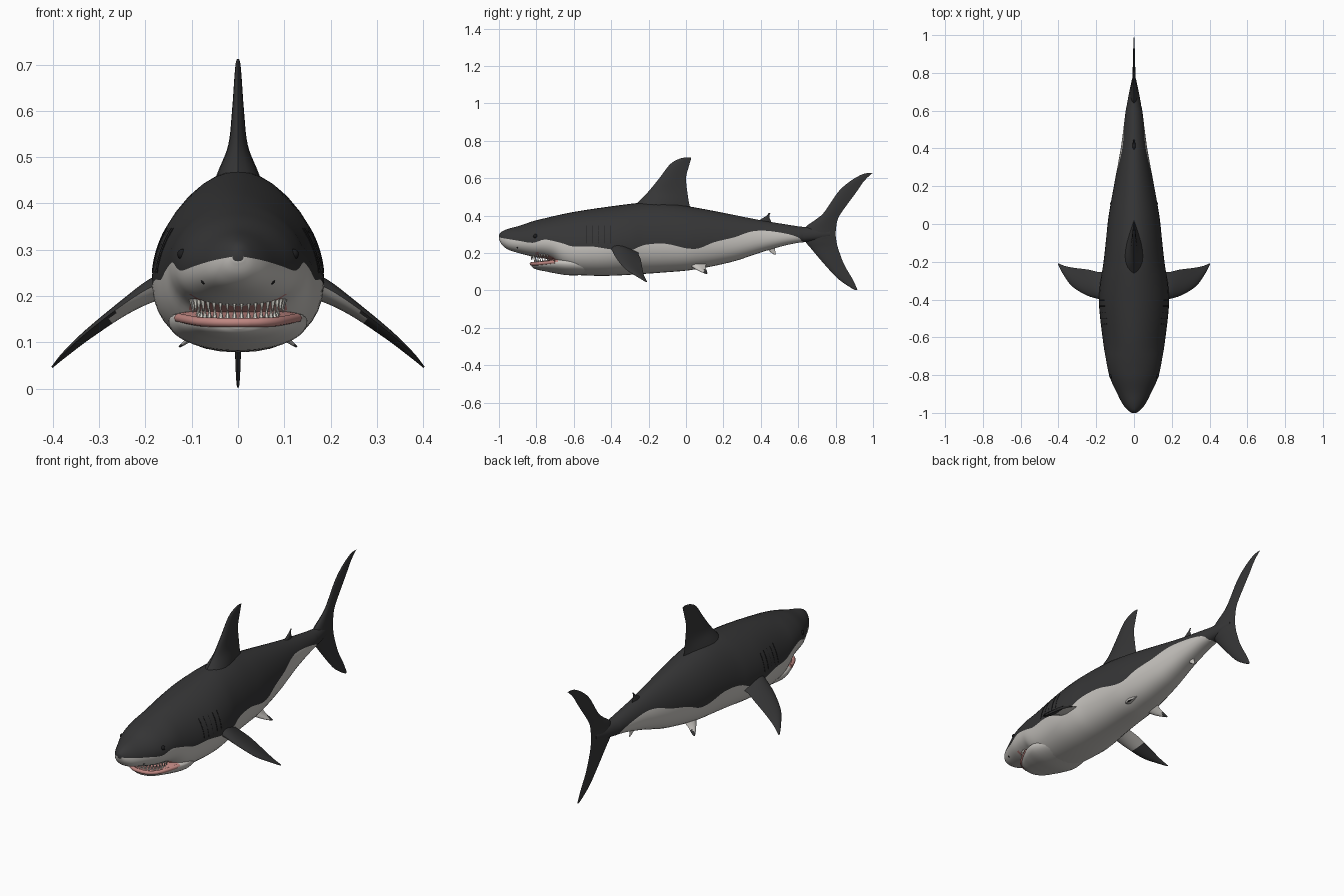
import bpy, bmesh, math
from mathutils import Vector

if "Cube" in bpy.data.objects:
    bpy.data.objects.remove(bpy.data.objects["Cube"])


def material(name, r, g, b):
    m = bpy.data.materials.new(name)
    m.diffuse_color = (r, g, b, 1)
    m.use_nodes = True
    m.node_tree.nodes["Principled BSDF"].inputs["Base Color"].default_value = m.diffuse_color
    return m


DARK = material("dark grey skin", 0.036, 0.036, 0.037)
LIGHT = material("pale belly", 0.56, 0.54, 0.51)
PINK = material("pink gum", 0.52, 0.24, 0.22)
TOOTH = material("tooth ivory", 0.72, 0.70, 0.64)
BLACK = material("black", 0.012, 0.012, 0.013)


def smooth_rows(rows, steps):
    """Catmull-Rom resampling of equal-length rows of numbers."""
    out = []
    for i in range(len(rows) - 1):
        a, b, c, d = (rows[max(0, min(len(rows) - 1, i + k))] for k in (-1, 0, 1, 2))
        for s in range(steps):
            t = s / steps
            out.append([0.5 * (2 * q + (r - p) * t + (2 * p - 5 * q + 4 * r - u) * t * t
                               + (3 * q - p - 3 * r + u) * t ** 3)
                        for p, q, r, u in zip(a, b, c, d)])
    return out + [list(rows[-1])]


def loft(name, rings, mats, rule):
    """Skin closed rings; rule(ring segment, centre, normal) gives the material index."""
    bm = bmesh.new()
    vs = [[bm.verts.new(p) for p in ring] for ring in rings]
    n = len(rings[0])
    seg = {}
    for a, b in zip(vs, vs[1:]):
        for i in range(n):
            j = (i + 1) % n
            seg[bm.faces.new((a[i], a[j], b[j], b[i]))] = i
    for cap in (vs[0], vs[-1]):
        seg[bm.faces.new(cap)] = 0
    bmesh.ops.recalc_face_normals(bm, faces=bm.faces[:])
    for f, i in seg.items():
        f.material_index = rule(i, f.calc_center_median(), f.normal)
    return finish(name, bm, mats)


def finish(name, bm, mats, angle=50):
    me = bpy.data.meshes.new(name)
    bm.to_mesh(me)
    bm.free()
    for m in mats:
        me.materials.append(m)
    ob = bpy.data.objects.new(name, me)
    bpy.context.collection.objects.link(ob)
    bpy.ops.object.select_all(action='DESELECT')
    ob.select_set(True)
    bpy.context.view_layer.objects.active = ob
    bpy.ops.object.shade_smooth_by_angle(angle=math.radians(angle))
    return ob


U, L = 10, 9  # ring segments above and below the colour line, per side


def power(v, p):
    return math.copysign(abs(v) ** (2 / p), v)


def oval_ring(y, top, bot, w, line, frac=0.42, pu=1.9, pl=2.25):
    mid = bot + frac * (top - bot)
    t = (line - mid) / ((top - mid) if line > mid else (mid - bot))
    t = max(-0.995, min(0.97, t))
    split = math.asin(math.copysign(abs(t) ** ((pu if t > 0 else pl) / 2), t))
    angles = [math.pi / 2 + (split - math.pi / 2) * i / U for i in range(U)]
    angles += [split + (-math.pi / 2 - split) * i / L for i in range(L + 1)]
    side = []
    for a in angles:
        s, c = math.sin(a), max(0, math.cos(a))
        p, h = (pu, top - mid) if s > 0 else (pl, mid - bot)
        side.append((w * power(c, p), y, mid + h * power(s, p)))
    return side + [(-x, yy, z) for x, yy, z in side[-2:0:-1]]


# Body: y, top, bottom, half width, height of colour line
body_rows = [
    (-1.0, .298, .275, .012, .285), (-.985, .315, .245, .034, .281), (-.95, .330, .218, .062, .275),
    (-.89, .346, .199, .093, .265), (-.82, .370, .181, .125, .255), (-.76, .385, .172, .141, .272),
    (-.71, .397, .155, .150, .265), (-.66, .408, .112, .159, .252), (-.60, .420, .086, .167, .235),
    (-.50, .436, .079, .179, .235), (-.40, .450, .079, .186, .220), (-.30, .463, .084, .178, .215),
    (-.22, .470, .089, .164, .244), (-.11, .468, .097, .151, .250), (0, .452, .106, .140, .226),
    (.07, .440, .117, .130, .226), (.15, .425, .131, .116, .258), (.26, .403, .157, .096, .285),
    (.34, .387, .183, .081, .313), (.42, .372, .210, .067, .320), (.53, .354, .241, .053, .305),
    (.60, .343, .255, .044, .284), (.63, .340, .258, .038, .258), (.70, .335, .268, .025, .262),
    (.77, .325, .285, .010, .282)]
body = smooth_rows(body_rows, 4)


def body_rule(i, c, n):
    if c.y > .63 or not U <= i < U + 2 * L:
        return 0
    roof = -.81 < c.y < -.70 and n.z < -.6 and abs(c.x) < .1
    return 2 if roof else 1


loft("body", [oval_ring(*r) for r in body], [DARK, LIGHT, PINK], body_rule)


def body_x(y, z):
    """Half width of the body surface at a given length and height."""
    _, top, bot, w, _ = min(body, key=lambda r: abs(r[0] - y))
    mid = bot + .42 * (top - bot)
    p, t = (1.9, (z - mid) / (top - mid)) if z > mid else (2.25, (mid - z) / (mid - bot))
    return w * max(0, 1 - t ** p) ** (1 / p)


# Lower jaw with pink mouth floor
jaw_rows = [(-.826, .146, .130, .020), (-.815, .150, .119, .055), (-.79, .154, .110, .085),
            (-.75, .161, .102, .110), (-.70, .170, .092, .134), (-.62, .168, .081, .150),
            (-.50, .150, .085, .120)]
loft("lower_jaw", [oval_ring(y, t, b, w, (t + b) / 2, .72, 3, 2)
                   for y, t, b, w in smooth_rows(jaw_rows, 4)],
     [LIGHT, PINK], lambda i, c, n: int(n.z > .35 and c.y < -.68))


def tube(name, points, radius, mat):
    cu = bpy.data.curves.new(name, 'CURVE')
    cu.dimensions, cu.bevel_depth, cu.bevel_resolution = '3D', radius, 2
    cu.use_fill_caps = True
    sp = cu.splines.new('POLY')
    sp.points.add(len(points) - 1)
    for p, co in zip(sp.points, points):
        p.co = (*co, 1)
        p.radius = 1
    cu.materials.append(mat)
    ob = bpy.data.objects.new(name, cu)
    bpy.context.collection.objects.link(ob)


# Gum line round the jaw rim
rim = [(w * .96, y, b + .78 * (t - b)) for y, t, b, w in smooth_rows(jaw_rows[:5], 4)]
tube("lower_gum", [(-x, y, z) for x, y, z in rim[::-1]] + rim, .010, PINK)


# Two rows of teeth
def teeth(name, count, rx, ry, base, tip):
    bm = bmesh.new()
    for k in range(count):
        a = math.pi * (k + .5) / count
        x, y = rx * math.cos(a), -.735 - ry * math.sin(a)
        ring = [bm.verts.new((x + .0065 * math.cos(q * math.pi / 3),
                              y + .0065 * math.sin(q * math.pi / 3), base)) for q in range(6)]
        top = bm.verts.new((x * .98, y, tip))
        for q in range(6):
            bm.faces.new((ring[q], ring[(q + 1) % 6], top))
        bm.faces.new(ring)
    bmesh.ops.recalc_face_normals(bm, faces=bm.faces[:])
    finish(name, bm, [TOOTH], 30)


teeth("upper_teeth", 20, .100, .092, .194, .163)
teeth("lower_teeth", 18, .088, .074, .148, .176)


# Fins: rows of leading point, trailing point, half thickness
def fin(name, rows, up, mats=(DARK,), rule=lambda i, c, n: 0, steps=5):
    n, rings = 9, []
    for r in smooth_rows(rows, steps):
        a, b, t = Vector(r[:3]), Vector(r[3:6]), max(.001, r[6])
        upper, lower = [], []
        for k in range(n + 1):
            s = (k / n) ** 1.4
            h = t * math.sin(math.pi * s ** .65) if 0 < k < n else 0
            upper.append(a.lerp(b, s) + Vector(up) * h)
            lower.append(a.lerp(b, s) - Vector(up) * h)
        rings.append(upper + lower[-2:0:-1])
    return loft(name, rings, mats, rule)


def upright_fin(name, rows, mat=DARK):
    fin(name, [(0, a, z, 0, b, z2, t) for z, a, z2, b, t in rows], (1, 0, 0), (mat,))


# z and y of leading edge, z and y of trailing edge, half thickness
upright_fin("dorsal_fin", [
    (.43, -.30, .42, .03, .060), (.478, -.25, .46, .018, .042), (.53, -.20, .52, .008, .021),
    (.60, -.143, .60, .0, .013), (.675, -.085, .66, .014, .008), (.704, -.035, .70, .026, .005),
    (.712, .0, .711, .028, .002)])
upright_fin("second_dorsal_fin", [
    (.355, .36, .35, .46, .012), (.378, .395, .37, .455, .008), (.398, .428, .395, .445, .005),
    (.415, .443, .415, .452, .002)])
upright_fin("anal_fin", [
    (.25, .40, .25, .47, .012), (.225, .43, .23, .475, .008), (.205, .452, .205, .478, .005),
    (.193, .47, .193, .482, .002)], LIGHT)
upright_fin("tail_fin", [(z, a, z, b, t) for z, a, b, t in [
    (.002, .905, .917, .002), (.02, .873, .910, .004), (.065, .81, .888, .006),
    (.14, .74, .845, .008), (.22, .672, .815, .012), (.26, .64, .805, .018),
    (.30, .63, .80, .022), (.34, .64, .803, .018), (.38, .695, .811, .012),
    (.42, .74, .833, .009), (.525, .812, .91, .006), (.58, .872, .948, .005),
    (.618, .935, .985, .003), (.628, .972, 1.0, .0015)]])

for side, s in (("right", 1), ("left", -1)):
    # Pectoral fins, pale under the inner half
    fin(side + "_pectoral_fin", [(s * a, b, c, s * d, e, f, t) for a, b, c, d, e, f, t in [
        (.13, -.43, .235, .12, -.25, .215, .032), (.182, -.40, .222, .18, -.255, .198, .024),
        (.25, -.378, .180, .24, -.242, .165, .015), (.33, -.328, .118, .31, -.233, .118, .010),
        (.38, -.258, .072, .36, -.224, .080, .006), (.402, -.215, .046, .401, -.208, .047, .002)]],
        (s * .5, 0, .86), (DARK, LIGHT),
        lambda i, c, n: int(n.z < -.1 and abs(c.x) < .27))
    # Pelvic fins with a dark trailing tip
    fin(side + "_pelvic_fin", [(s * a, b, c, s * d, e, f, t) for a, b, c, d, e, f, t in [
        (.055, .0, .155, .055, .11, .155, .020), (.085, .035, .125, .085, .105, .125, .011),
        (.108, .07, .105, .108, .112, .104, .006), (.127, .105, .090, .127, .115, .090, .002)]],
        (s * .6, 0, .8), (LIGHT, DARK),
        lambda i, c, n: int(abs(c.x) > .1 and c.y > .095))
    # Eyes and nostrils
    for part, y, z, r in (("eye", -.805, .290, .012), ("nostril", -.90, .232, .007)):
        bm = bmesh.new()
        bmesh.ops.create_uvsphere(bm, u_segments=14, v_segments=8, radius=r)
        bmesh.ops.translate(bm, verts=bm.verts[:], vec=(s * (body_x(y, z) - r * .45), y, z))
        finish(side + "_" + part, bm, [BLACK])
    # Gill slits
    for k in range(5):
        y = -.53 + .032 * k
        tube(f"{side}_gill_{k + 1}", [(s * (body_x(y, z) - .001), y, z)
             for z in [.25 + .012 * q for q in range(9)]], .002, BLACK)
